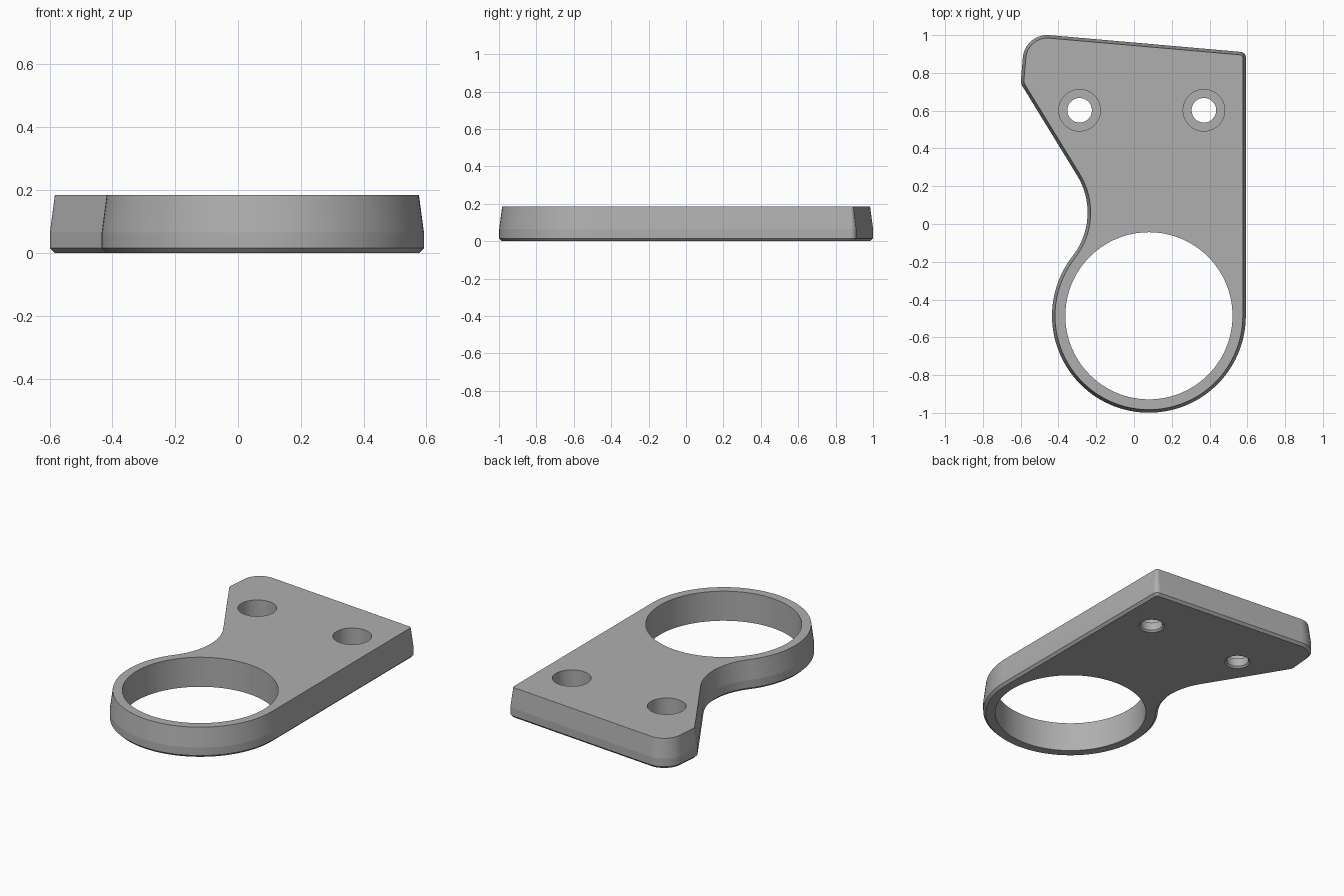
import bpy
import bmesh
import math
from mathutils import Vector

cube = bpy.data.objects.get("Cube")
if cube:
    bpy.data.objects.remove(cube, do_unlink=True)

RING = Vector((0.079, -0.486))
RING_R, BORE_R, NECK_R = 0.513, 0.4425, 0.375
TOP_Z = 0.185


def unit(deg):
    return Vector((math.cos(math.radians(deg)), math.sin(math.radians(deg))))


def arc(center, radius, start, end, side=1):
    """Points with outward normals; side is -1 for a hollow arc."""
    n = max(6, math.ceil(abs(end - start) / 3))
    dirs = [unit(start + (end - start) * i / n) for i in range(n + 1)]
    return [(center + d * radius, d * side) for d in dirs]


def corner(line_a, line_b, radius):
    """Rounded corner between two edges given as (normal angle, distance)."""
    (a, da), (b, db) = line_a, line_b
    u, v = unit(a), unit(b)
    da, db = da - radius, db - radius
    det = u.x * v.y - u.y * v.x
    center = Vector(((da * v.y - db * u.y) / det, (db * u.x - da * v.x) / det))
    return arc(center, radius, a, b)


def solid(name, loops):
    """Closed body from a stack of (points, z) loops."""
    bm = bmesh.new()
    rings = [[bm.verts.new((p.x, p.y, z)) for p in pts] for pts, z in loops]
    for low, high in zip(rings, rings[1:]):
        for i in range(len(low)):
            j = (i + 1) % len(low)
            bm.faces.new((low[i], low[j], high[j], high[i]))
    bm.faces.new(rings[0][::-1])
    bm.faces.new(rings[-1])
    mesh = bpy.data.meshes.new(name)
    bm.to_mesh(mesh)
    bm.free()
    obj = bpy.data.objects.new(name, mesh)
    bpy.context.collection.objects.link(obj)
    return obj


def turned(name, center, profile):
    """Round cutter from (radius, z) pairs."""
    return solid(name, [([center + unit(i * 3.75) * r for i in range(96)], z)
                        for r, z in profile])


# Plate outline: ring, three rounded corners, hollow neck
neck_angle, slant = 142, 211.5
neck = RING + unit(neck_angle) * (RING_R + NECK_R)
right = (0, RING.x + RING_R)
back = (85, 0.957)
left = (175, 0.663)
diagonal = (slant, unit(slant).dot(neck) - NECK_R)
outline = arc(RING, RING_R, neck_angle, 360)
outline += corner(right, back, 0.03)
outline += corner(back, left, 0.13)
outline += corner(left, diagonal, 0.06)
outline += arc(neck, NECK_R, slant - 180, neck_angle - 180, -1)[:-1]

# Bracket body: bottom chamfer, straight band, drafted wall
layers = [(0.015, 0), (0, 0.015), (0, 0.065), (0.016, TOP_Z)]
bracket = solid("bracket_plate",
                [([p - n * inset for p, n in outline], z) for inset, z in layers])

# Ring bore and two counterbored screw holes
screw = [(0.085, -0.01), (0.065, 0.01), (0.065, 0.06), (0.11, 0.06), (0.11, 0.3)]
cutters = [turned("ring_bore_cutter", RING, [(BORE_R, -0.1), (BORE_R, 0.3)])]
for x in (-0.288, 0.37):
    cutters.append(turned("screw_hole_cutter", Vector((x, 0.602)), screw))
for cutter in cutters:
    cutter.hide_render = True
    mod = bracket.modifiers.new("hole", "BOOLEAN")
    mod.operation = "DIFFERENCE"
    mod.solver = "EXACT"
    mod.object = cutter

bpy.ops.object.select_all(action="DESELECT")
bracket.select_set(True)
bpy.context.view_layer.objects.active = bracket
for mod in list(bracket.modifiers):
    bpy.ops.object.modifier_apply(modifier=mod.name)
for cutter in cutters:
    bpy.data.objects.remove(cutter, do_unlink=True)
bpy.ops.object.shade_smooth_by_angle(angle=math.radians(7))

# Plain grey finish
grey = bpy.data.materials.new("plain_grey")
grey.use_nodes = True
color = (0.43, 0.43, 0.43, 1)
grey.diffuse_color = color
grey.node_tree.nodes["Principled BSDF"].inputs["Base Color"].default_value = color
bracket.data.materials.clear()
bracket.data.materials.append(grey)
